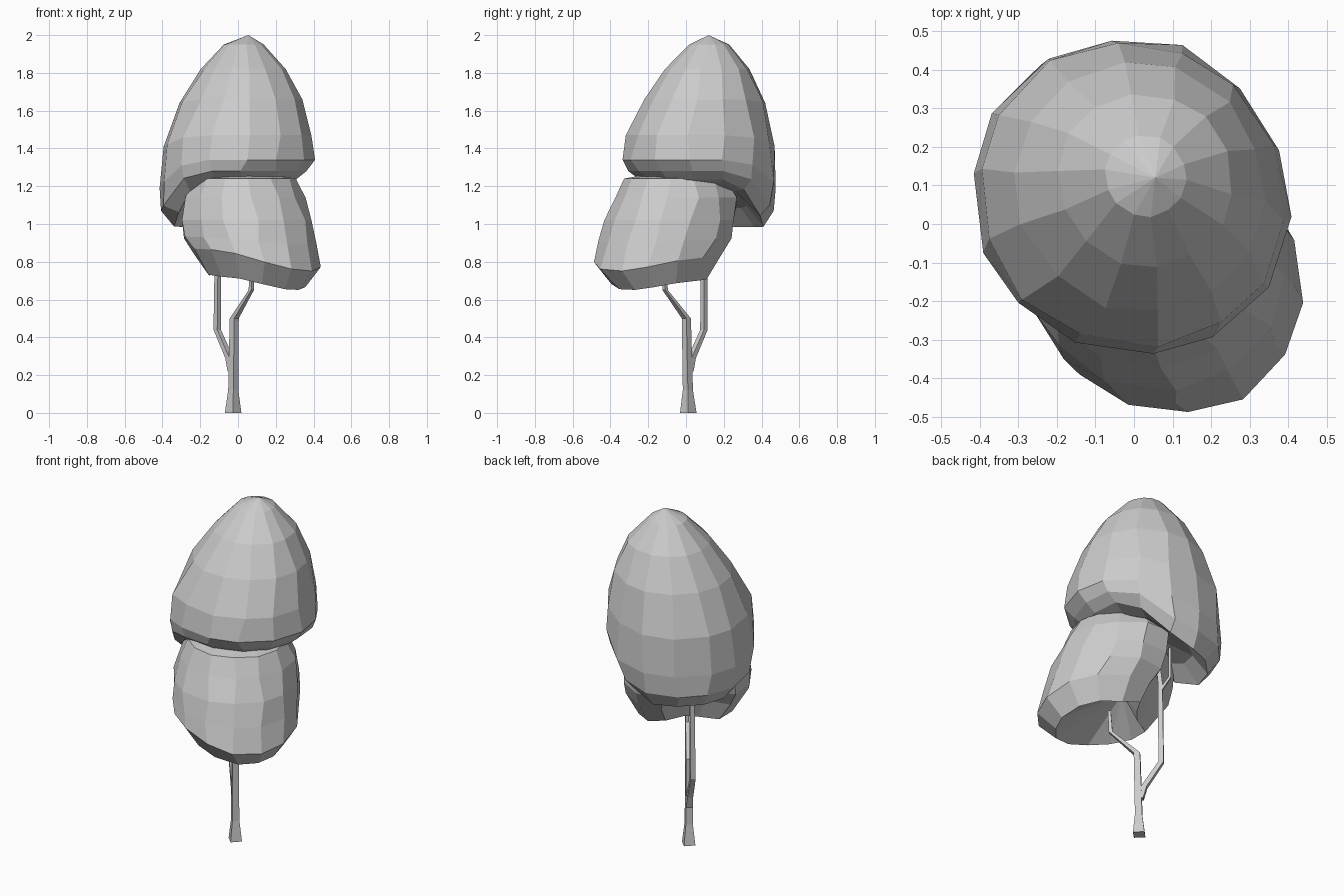
import bpy, bmesh, math, random
from mathutils import Vector

random.seed(4)
cube = bpy.data.objects.get("Cube")
if cube:
    bpy.data.objects.remove(cube, do_unlink=True)

mat = bpy.data.materials.new("pale grey")
mat.use_nodes = True
grey = (0.6, 0.6, 0.6, 1)
mat.diffuse_color = grey
mat.node_tree.nodes["Principled BSDF"].inputs["Base Color"].default_value = grey

# The tree leans along one diagonal: u runs along it, v across it
U = Vector((1, -1, 0)).normalized()
V = Vector((1, 1, 0)).normalized()
SIDES = 14


def finish(name, bm):
    bmesh.ops.recalc_face_normals(bm, faces=bm.faces)
    mesh = bpy.data.meshes.new(name)
    bm.to_mesh(mesh)
    bm.free()
    mesh.materials.append(mat)
    ob = bpy.data.objects.new(name, mesh)
    bpy.context.collection.objects.link(ob)
    return ob


def skin(bm, loops):
    for a, b in zip(loops, loops[1:]):
        n = len(a)
        for i in range(n):
            j = (i + 1) % n
            bm.faces.new((a[i], a[j], b[j], b[i]))


def fan(bm, loop, point):
    tip = bm.verts.new(point)
    for i, v in enumerate(loop):
        bm.faces.new((v, loop[(i + 1) % len(loop)], tip))


def crown(name, rings, tilt, bottom, top, stretch, notch):
    """Rings are (x, y, z, radius, tilt amount); tilt maps u, v to a height
    offset, stretch lengthens along u, notch dents the back."""
    bm = bmesh.new()
    loops = []
    for x, y, z, r, amount in rings:
        loop = []
        for i in range(SIDES):
            a = math.tau * (i + 0.5 + random.uniform(-0.1, 0.1)) / SIDES
            rr = r * random.uniform(0.99, 1.03) * (1 - notch * max(0, -math.cos(a)) ** 8)
            p = Vector((x, y, z)) + U * rr * math.cos(a) * stretch + V * rr * math.sin(a) / stretch
            p.z += amount * tilt(p.dot(U), p.dot(V))
            loop.append(bm.verts.new(p))
        loops.append(loop)
    skin(bm, loops)
    fan(bm, loops[0], bottom)
    fan(bm, loops[-1], top)
    return finish(name, bm)


def smooth(t):
    t = max(0.0, min(1.0, t))
    return t * t * (3 - 2 * t)


# Upper crown: pointed dome whose rounded rim hangs lower at the back
crown("upper_crown", [
    (-0.02, 0.09, 1.21, 0.23, 0.13),
    (-0.015, 0.08, 1.235, 0.325, 0.25),
    (-0.022, 0.08, 1.28, 0.385, 0.21),
    (-0.01, 0.07, 1.34, 0.41, 0.15),
    (-0.005, 0.075, 1.47, 0.392, 0.06),
    (0.015, 0.095, 1.66, 0.32, 0.02),
    (0.03, 0.115, 1.82, 0.225, 0),
    (0.03, 0.125, 1.95, 0.105, 0),
], lambda u, v: -smooth((0.05 - u) / 0.4), (-0.02, 0.09, 1.2), (0.055, 0.12, 2.0), 1.02, 0)


# Lower crown: leaning dome with drooping side lobes and a notch at the back
def droop(u, v):
    groove = smooth((0.1 - u) / 0.25) * (1 - smooth(abs(v) / 0.22))
    return 0.9 * v * v + 0.06 * smooth((0.2 - u) / 0.4) + 0.15 * groove


crown("lower_crown", [
    (0.09, -0.13, 0.65, 0.26, 1),
    (0.085, -0.145, 0.75, 0.345, 0.9),
    (0.06, -0.10, 0.89, 0.355, 0.3),
    (0.04, -0.075, 1.02, 0.35, 0),
    (0.025, -0.04, 1.14, 0.325, 0),
    (0.025, -0.045, 1.24, 0.275, 0),
], droop, (0.03, -0.06, 0.88), (0.02, -0.02, 1.3), 1.04, 0.45)


def limb(name, path):
    """Square limb through points given as (x, y, z, half width)."""
    bm = bmesh.new()
    loops = []
    for x, y, z, w in path:
        c = Vector((x, y, z))
        loops.append([bm.verts.new(c + U * w * a + V * w * b)
                      for a, b in ((1, 1), (-1, 1), (-1, -1), (1, -1))])
    skin(bm, loops)
    bm.faces.new(loops[0])
    bm.faces.new(loops[-1])
    return finish(name, bm)


# Trunk and its bent branches
limb("trunk", [(-0.026, 0.012, 0, 0.031), (-0.025, 0.01, 0.12, 0.019),
               (-0.02, 0.002, 0.5, 0.017), (0.07, -0.11, 0.65, 0.01),
               (0.075, -0.115, 0.78, 0.008)])
limb("back_branch", [(-0.03, 0.015, 0.22, 0.018), (-0.045, 0.03, 0.29, 0.016),
                     (-0.11, 0.095, 0.44, 0.014), (-0.105, 0.095, 0.92, 0.012),
                     (-0.08, 0.08, 1.2, 0.009)])
limb("twig", [(-0.105, 0.095, 0.88, 0.009), (-0.14, 0.13, 0.96, 0.007),
              (-0.14, 0.13, 1.2, 0.006)])
